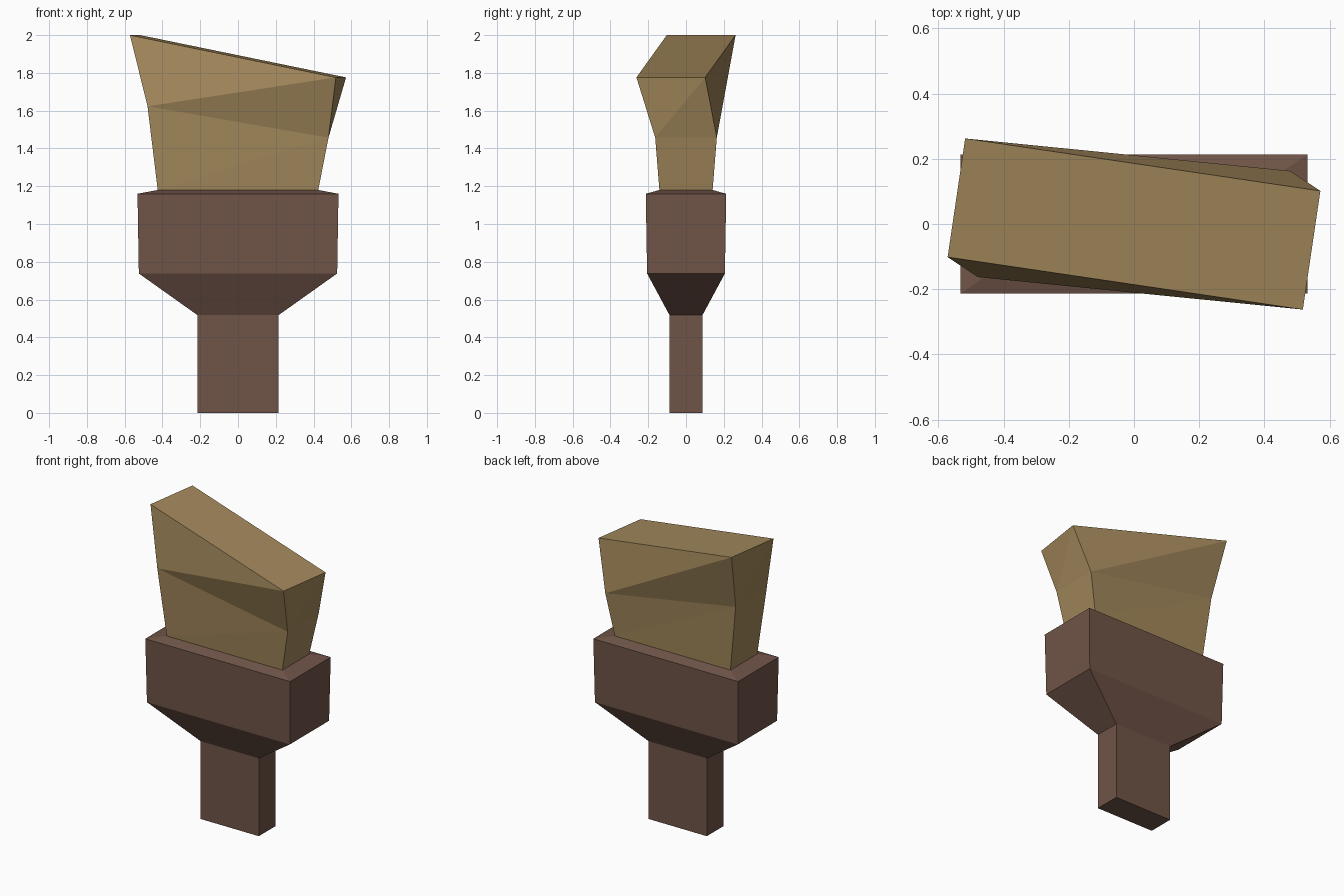
import bpy, bmesh
from math import cos, sin, radians

if "Cube" in bpy.data.objects:
    bpy.data.objects.remove(bpy.data.objects["Cube"])


def material(name, rgb):
    mat = bpy.data.materials.new(name)
    mat.diffuse_color = (*rgb, 1.0)
    mat.use_nodes = True
    mat.node_tree.nodes["Principled BSDF"].inputs["Base Color"].default_value = mat.diffuse_color
    return mat


def ring(bm, hx, hy, z, tilt=0.0, turn=0.0):
    """Rectangular cross-section, tilted along its length and turned about z."""
    c, s = cos(radians(turn)), sin(radians(turn))
    return [bm.verts.new((x * hx * c - y * hy * s, x * hx * s + y * hy * c, z - x * tilt))
            for x, y in ((-1, -1), (1, -1), (1, 1), (-1, 1))]


def loft(name, sections, mat, split=False):
    """Join cross-sections into a closed solid; split twisted sides into triangles."""
    bm = bmesh.new()
    rings = [ring(bm, *s) for s in sections]
    for low, high in zip(rings, rings[1:]):
        for i in range(4):
            j = (i + 1) % 4
            if split:
                bm.faces.new((low[i], low[j], high[j]))
                bm.faces.new((low[i], high[j], high[i]))
            else:
                bm.faces.new((low[i], low[j], high[j], high[i]))
    bm.faces.new(rings[0][::-1])
    bm.faces.new(rings[-1])
    mesh = bpy.data.meshes.new(name)
    bm.to_mesh(mesh)
    bm.free()
    mesh.materials.append(mat)
    obj = bpy.data.objects.new(name, mesh)
    bpy.context.collection.objects.link(obj)
    return obj


brown = material("brown wood", (0.162, 0.090, 0.065))
tan = material("tan bristle", (0.365, 0.247, 0.105))

# Handle: narrow grip flaring into a wide head with a bevelled top
loft("brush_handle", [
    (0.214, 0.087, 0.0),
    (0.214, 0.087, 0.517),
    (0.525, 0.206, 0.738),
    (0.532, 0.213, 1.16),
    (0.425, 0.141, 1.18),
], brown)

# Bristles: flaring block with a slanted, twisted tip
loft("bristles", [
    (0.425, 0.141, 1.18),
    (0.479, 0.163, 1.54, 0.083),
    (0.551, 0.184, 1.888, 0.112, -8.4),
], tan, split=True)
